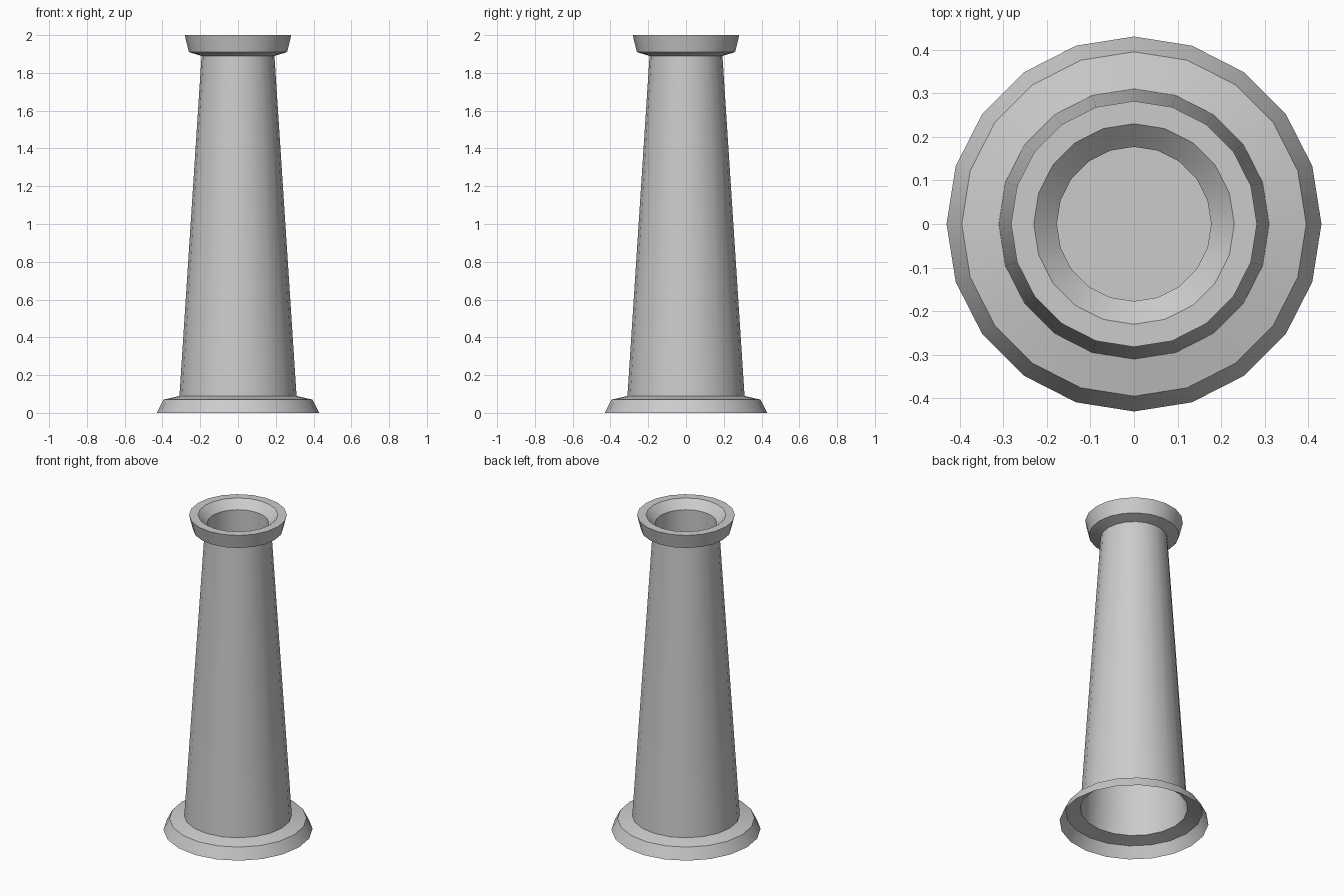
import bpy, bmesh
from math import cos, sin, tau, radians

if "Cube" in bpy.data.objects:
    bpy.data.objects.remove(bpy.data.objects["Cube"])

SIDES = 20

# radius, height: open base flange, tapered shaft, flared collar, lip, bore
PROFILE = [(0.43, 0.0), (0.395, 0.07), (0.31, 0.09), (0.193, 1.89),
           (0.26, 1.91), (0.282, 2.0), (0.23, 2.0), (0.177, 1.95),
           (0.177, 1.7)]


def lathe(name, profile, sides):
    bm = bmesh.new()
    rings = [[bm.verts.new((r * cos(tau * i / sides), r * sin(tau * i / sides), z))
              for i in range(sides)] for r, z in profile]
    for low, high in zip(rings, rings[1:]):
        for i in range(sides):
            j = (i + 1) % sides
            bm.faces.new((low[i], low[j], high[j], high[i]))
    bm.faces.new(rings[-1])  # floor of the bore
    mesh = bpy.data.meshes.new(name)
    bm.to_mesh(mesh)
    bm.free()
    obj = bpy.data.objects.new(name, mesh)
    bpy.context.collection.objects.link(obj)
    return obj


# Hollow tapered column, underside left open
column = lathe("tapered_column", PROFILE, SIDES)
bpy.context.view_layer.objects.active = column
column.select_set(True)
bpy.ops.object.shade_smooth_by_angle(angle=radians(30))
